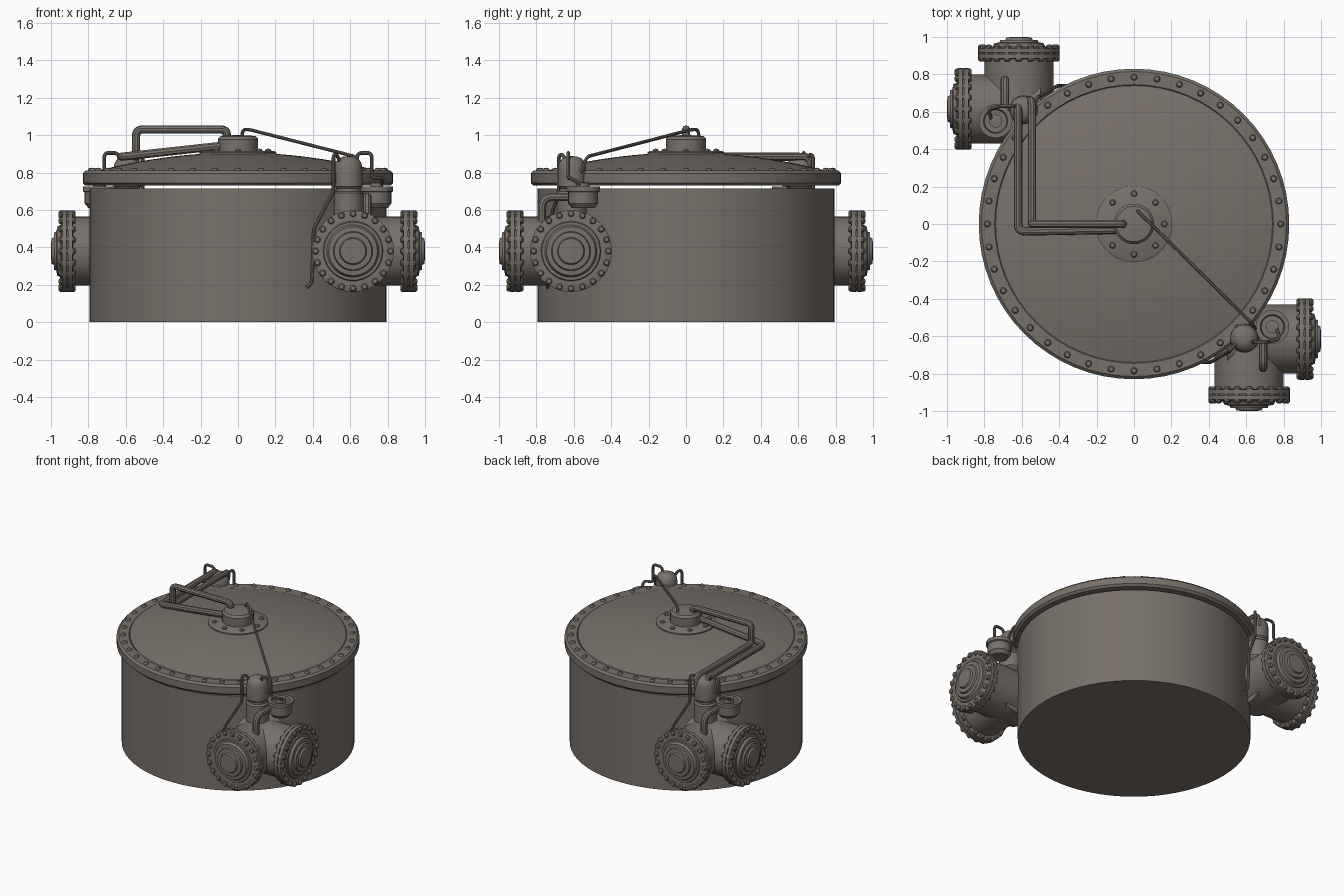
import bpy, bmesh
from math import sin, cos, pi, radians
from mathutils import Matrix, Vector

if "Cube" in bpy.data.objects:
    bpy.data.objects.remove(bpy.data.objects["Cube"])

metal = bpy.data.materials.new("weathered_metal")
metal.diffuse_color = (0.19, 0.165, 0.145, 1)
metal.use_nodes = True
metal.node_tree.nodes["Principled BSDF"].inputs["Base Color"].default_value = metal.diffuse_color
T = Matrix.Translation


def add_object(name, mesh):
    mesh.materials.clear()
    mesh.materials.append(metal)
    ob = bpy.data.objects.new(name, mesh)
    bpy.context.collection.objects.link(ob)
    return ob


def revolve(name, profile, places=(Matrix(),), seg=32):
    """Turn a (radius, height) profile around local z, once per placement."""
    bm = bmesh.new()
    for m in places:
        rings = []
        for r, z in profile:
            if r == 0:
                rings.append([bm.verts.new(m @ Vector((0, 0, z)))])
            else:
                rings.append([bm.verts.new(m @ Vector((r * cos(2 * pi * i / seg), r * sin(2 * pi * i / seg), z)))
                              for i in range(seg)])
        for a, b in zip(rings, rings[1:]):
            for i in range(seg):
                j = (i + 1) % seg
                if len(a) == 1:
                    bm.faces.new((a[0], b[j], b[i]))
                elif len(b) == 1:
                    bm.faces.new((a[i], a[j], b[0]))
                else:
                    bm.faces.new((a[i], a[j], b[j], b[i]))
    bmesh.ops.recalc_face_normals(bm, faces=bm.faces)
    me = bpy.data.meshes.new(name)
    bm.to_mesh(me)
    bm.free()
    return add_object(name, me)


def pipe(name, pts, radius, bend=0.05, m=Matrix()):
    """Round tube through the points, with rounded corners."""
    pts = [m @ Vector(p) for p in pts]
    path = [pts[0]]
    for a, p, b in zip(pts, pts[1:], pts[2:]):
        s = p + (a - p).normalized() * min(bend, (a - p).length * 0.45)
        e = p + (b - p).normalized() * min(bend, (b - p).length * 0.45)
        for i in range(7):
            t = i / 6
            path.append(s * (1 - t) ** 2 + p * 2 * t * (1 - t) + e * t * t)
    path.append(pts[-1])
    cu = bpy.data.curves.new(name, 'CURVE')
    cu.dimensions = '3D'
    cu.bevel_depth = radius
    cu.bevel_resolution = 3
    cu.use_fill_caps = True
    sp = cu.splines.new('POLY')
    sp.points.add(len(path) - 1)
    for q, p in zip(sp.points, path):
        q.co = (*p, 1)
    tmp = bpy.data.objects.new(name + "_path", cu)
    bpy.context.collection.objects.link(tmp)
    bpy.context.view_layer.update()
    me = bpy.data.meshes.new_from_object(tmp.evaluated_get(bpy.context.evaluated_depsgraph_get()))
    bpy.data.objects.remove(tmp)
    return add_object(name, me)


def circle_places(n, r, z, base=Matrix(), start=0.0):
    return [base @ T((r * cos(start + 2 * pi * i / n), r * sin(start + 2 * pi * i / n), z)) for i in range(n)]


def stud(r, h):
    return [(0, 0), (r, 0), (r, h * 0.45), (r * 0.7, h * 0.85), (0, h)]


# Tank body and lid
revolve("tank_body", [(0, 0), (0.795, 0), (0.795, 0.715), (0, 0.715)], seg=64)
revolve("lid_rim", [(0, 0.73), (0.815, 0.73), (0.83, 0.745), (0.83, 0.795), (0.815, 0.81),
                    (0.745, 0.81), (0.735, 0.80), (0, 0.80)], seg=64)
dome = [(0.74 * sin(i * pi / 20), 0) for i in range(11)]
revolve("lid_dome", [(0.74 * (1 - i / 10), 0.812 + 0.095 * (1 - (1 - i / 10) ** 2)) for i in range(11)], seg=64)
revolve("rim_studs", stud(0.018, 0.02), circle_places(40, 0.785, 0.806), seg=10)

# Central hub on the lid
revolve("hub_flange", [(0.205, 0.88), (0.205, 0.908), (0.195, 0.914), (0, 0.914)], seg=48)
revolve("hub_studs", stud(0.017, 0.017), circle_places(8, 0.162, 0.911, start=pi / 8 * 0), seg=10)
revolve("hub_cap", [(0.108, 0.90), (0.108, 0.978), (0.095, 0.994), (0.06, 0.999), (0, 1.0)], seg=32)

# Two identical valve groups, half a turn apart
flange = [(0.185, 0), (0.205, 0.882), (0.218, 0.886), (0.218, 0.908), (0.208, 0.910), (0.208, 0.914),
          (0.218, 0.916), (0.218, 0.938), (0.205, 0.943), (0.16, 0.943), (0.155, 0.950), (0.14, 0.950),
          (0.13, 0.968), (0.105, 0.970), (0.10, 0.983), (0.073, 0.985), (0.067, 0.998), (0, 1.0)]
flange[0:1] = [(0, 0.5), (0.185, 0.5), (0.185, 0.882)]
bolt = [(0, 0.868), (0.012, 0.87), (0.018, 0.876), (0.018, 0.95), (0.012, 0.958), (0, 0.96)]

for side, angle in (("front", 0), ("back", pi)):
    R = Matrix.Rotation(angle, 4, 'Z')
    to_x = R @ T((0, -0.615, 0.38)) @ Matrix.Rotation(pi / 2, 4, 'Y')
    to_y = R @ T((0.615, 0, 0.38)) @ Matrix.Rotation(pi / 2, 4, 'X')
    revolve(side + "_port_pipes", flange, (to_x, to_y), seg=40)
    revolve(side + "_port_bolts", bolt,
            circle_places(20, 0.2, 0, to_x) + circle_places(20, 0.2, 0, to_y), seg=10)

    # Domed valve standing on the pipe crossing
    revolve(side + "_valve", [(0.078, 0.45), (0.078, 0.69), (0.066, 0.70), (0.066, 0.715), (0.075, 0.725),
                              (0.075, 0.82), (0.07, 0.85), (0.055, 0.873), (0.03, 0.885), (0, 0.888)],
            (R @ T((0.59, -0.61, 0)),), seg=28)

    # Small cup beside it, with its connecting pipes
    revolve(side + "_cup", [(0, 0.61), (0.06, 0.61), (0.08, 0.635), (0.08, 0.695), (0.09, 0.70), (0.09, 0.725),
                            (0.065, 0.725), (0.06, 0.70), (0.035, 0.70), (0.035, 0.745), (0, 0.75)],
            (R @ T((0.74, -0.55, 0)),), seg=28)
    pipe(side + "_cup_pipe", [(0.69, -0.5, 0.67), (0.69, -0.77, 0.67), (0.69, -0.77, 0.48)], 0.023, 0.06, R)
    pipe(side + "_cup_line", [(0.63, -0.625, 0.84), (0.64, -0.63, 0.905), (0.715, -0.63, 0.905),
                              (0.715, -0.63, 0.77), (0.78, -0.615, 0.77), (0.76, -0.55, 0.73)], 0.01, 0.025, R)
    pipe(side + "_drain_line", [(0.56, -0.63, 0.82), (0.53, -0.655, 0.895), (0.51, -0.68, 0.895),
                                (0.51, -0.68, 0.70), (0.405, -0.74, 0.50), (0.395, -0.74, 0.21),
                                (0.365, -0.74, 0.185)], 0.01, 0.03, R)

# Thin line from the hub to the front valve
pipe("hub_thin_line", [(0.02, 0.07, 0.98), (0.025, 0.065, 1.03), (0.06, 0.03, 1.03), (0.63, -0.53, 0.885),
                       (0.65, -0.56, 0.80)], 0.009, 0.025)

# Two thick pipes from the hub to the back valve
pipe("upper_hub_pipe", [(-0.06, 0, 0.97), (-0.06, 0, 1.03), (-0.545, 0, 1.03), (-0.545, 0, 0.885),
                        (-0.545, 0.66, 0.885), (-0.56, 0.66, 0.80)], 0.022, 0.035)
pipe("lower_hub_pipe", [(-0.07, -0.03, 0.945), (-0.62, -0.04, 0.885), (-0.62, 0.63, 0.885),
                        (-0.62, 0.63, 0.78)], 0.023, 0.04)

# Smooth shading with sharp edges kept
for ob in bpy.context.scene.objects:
    ob.select_set(True)
    bpy.context.view_layer.objects.active = ob
bpy.ops.object.shade_smooth_by_angle(angle=radians(35))
